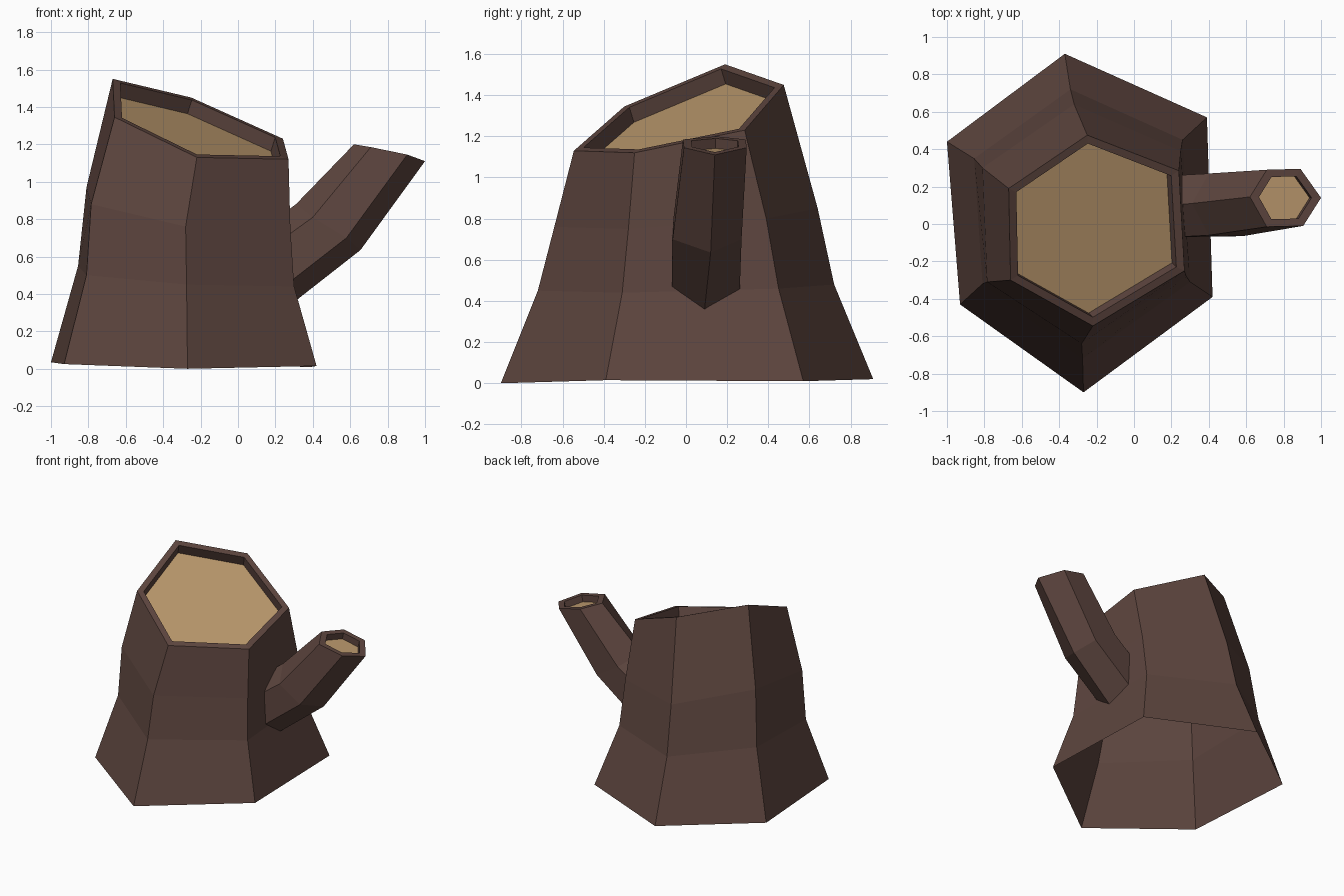
import bpy
import bmesh
from mathutils import Vector


def material(name, rgb):
    m = bpy.data.materials.new(name)
    m.diffuse_color = (*rgb, 1.0)
    return m


bark = material("dark brown bark", (0.110, 0.060, 0.049))
wood = material("pale cut wood", (0.490, 0.312, 0.150))


def log(name, rings, rim_scale, depth):
    """Open-bottomed hexagonal loft whose cut end has a rim and a recessed wood face."""
    rings = [[Vector(p) for p in r] for r in rings]
    top = rings[-1]
    n = len(top)
    centre = sum(top, Vector()) / n
    normal = sum(((top[i] - centre).cross(top[(i + 1) % n] - centre)
                  for i in range(n)), Vector()).normalized()
    inner = [centre + (p - centre) * rim_scale for p in top]
    rings += [inner, [p - normal * depth for p in inner]]

    bm = bmesh.new()
    loops = [[bm.verts.new(p) for p in r] for r in rings]
    for lo, hi in zip(loops, loops[1:]):
        for i in range(n):
            j = (i + 1) % n
            bm.faces.new((lo[i], lo[j], hi[j], hi[i]))
    bm.faces.new(loops[-1]).material_index = 1   # recessed cut face
    me = bpy.data.meshes.new(name)
    bm.to_mesh(me)
    bm.free()
    me.materials.append(bark)
    me.materials.append(wood)
    ob = bpy.data.objects.new(name, me)
    bpy.context.collection.objects.link(ob)
    return ob


# Trunk: flared foot, two waist rings, slanted cut
log("stump_trunk", [
    [(-0.37, 0.91, 0.02), (-1.00, 0.44, 0.035), (-0.93, -0.43, 0.025),
     (-0.27, -0.90, 0.0), (0.42, -0.39, 0.015), (0.39, 0.57, 0.01)],
    [(-0.34, 0.72, 0.48), (-0.855, 0.35, 0.55), (-0.81, -0.32, 0.50),
     (-0.275, -0.72, 0.45), (0.30, -0.31, 0.44), (0.26, 0.45, 0.46)],
    [(-0.32, 0.64, 0.85), (-0.81, 0.30, 0.97), (-0.785, -0.31, 0.88),
     (-0.28, -0.64, 0.76), (0.28, -0.28, 0.75), (0.25, 0.39, 0.80)],
    [(-0.25, 0.475, 1.45), (-0.67, 0.19, 1.55), (-0.66, -0.30, 1.345),
     (-0.22, -0.545, 1.13), (0.27, -0.25, 1.12), (0.24, 0.285, 1.23)],
], 0.91, 0.08)

# Side branch: starts just inside the trunk, bends upward, cut at the tip
log("side_branch", [
    [(0.20, 0.10, 0.80), (0.22, -0.07, 0.68), (0.22, -0.07, 0.42),
     (0.24, 0.085, 0.31), (0.22, 0.26, 0.42), (0.22, 0.26, 0.68)],
    [(0.31, 0.11, 0.88), (0.40, -0.06, 0.81), (0.58, -0.065, 0.70),
     (0.655, 0.12, 0.635), (0.58, 0.27, 0.70), (0.40, 0.27, 0.81)],
    [(0.62, 0.145, 1.20), (0.71, -0.015, 1.185), (0.905, -0.01, 1.145),
     (1.0, 0.14, 1.11), (0.89, 0.295, 1.145), (0.71, 0.29, 1.185)],
], 0.74, 0.05)
